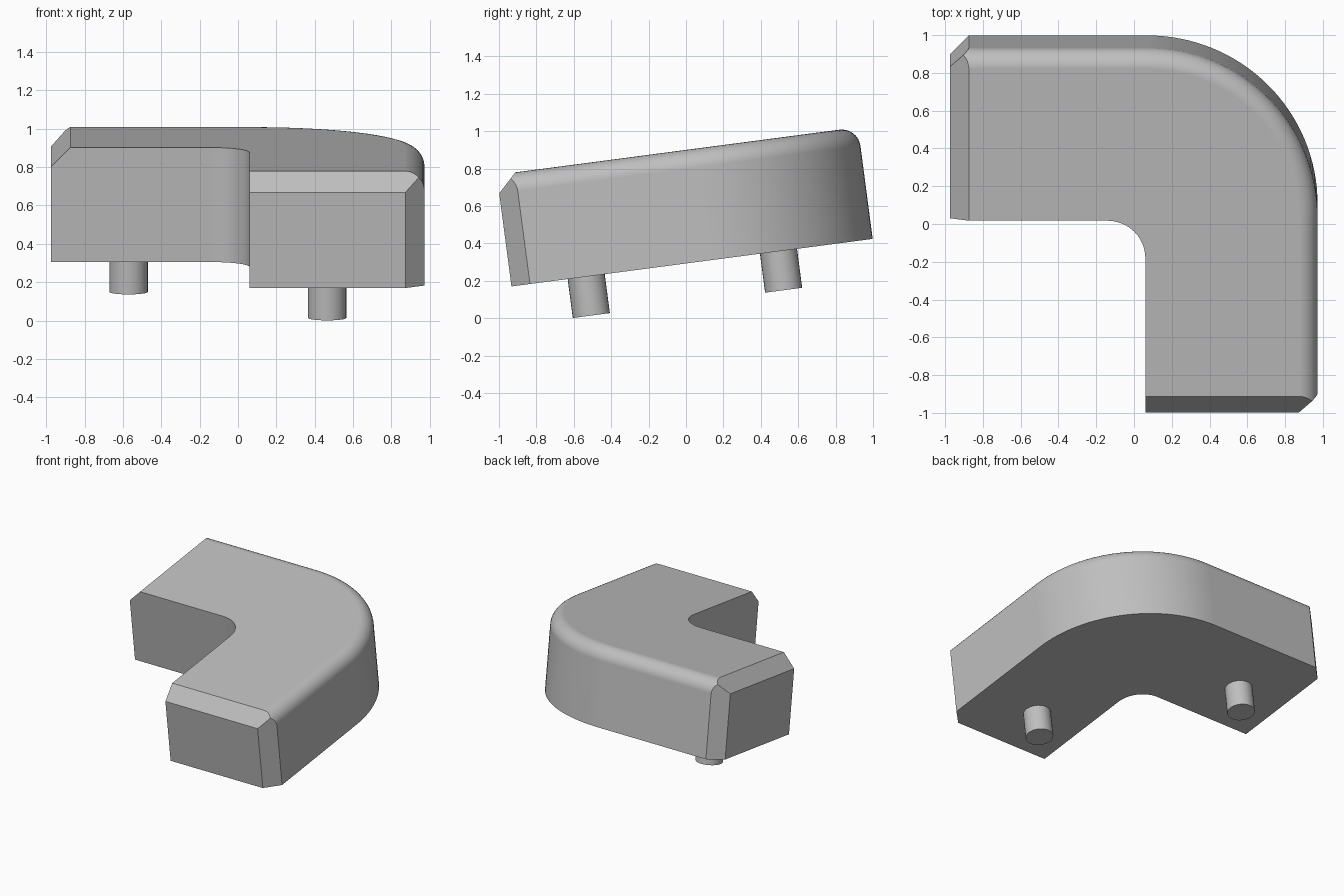
import bpy, bmesh
from math import radians, cos, sin, pi
from mathutils import Vector, Matrix

cube = bpy.data.objects.get("Cube")
if cube:
    bpy.data.objects.remove(cube, do_unlink=True)

TILT = Matrix.Rotation(radians(7.5), 4, 'X')
X0, X1, Y0, Y1 = -0.974, 0.972, -0.903, 1.045   # outer extents before tilting
XI, YI = 0.06, 0.135                            # inner walls of the two legs
BOTTOM, TOP, EDGE = 0.29, 0.892, 0.1
R_OUT, R_IN = 0.9, 0.2

grey = bpy.data.materials.new("grey")
grey.use_nodes = True
grey.diffuse_color = (0.52, 0.52, 0.52, 1)
grey.node_tree.nodes["Principled BSDF"].inputs["Base Color"].default_value = grey.diffuse_color


def finish(name, bm):
    bmesh.ops.recalc_face_normals(bm, faces=bm.faces[:])
    mesh = bpy.data.meshes.new(name)
    bm.to_mesh(mesh)
    bm.free()
    mesh.materials.append(grey)
    obj = bpy.data.objects.new(name, mesh)
    bpy.context.collection.objects.link(obj)
    obj.matrix_world = TILT
    bpy.ops.object.select_all(action='DESELECT')
    obj.select_set(True)
    bpy.context.view_layer.objects.active = obj
    bpy.ops.object.shade_smooth_by_angle(angle=radians(30))
    obj.modifiers.new("even_shading", 'WEIGHTED_NORMAL').keep_sharp = True


def arc(cx, cy, r, start, end, n):
    angles = [start + (end - start) * i / n for i in range(n + 1)]
    return [(cx + r * cos(a), cy + r * sin(a)) for a in angles]


def outline(inset):
    """L-shaped outline whose outer wall is moved inwards by inset."""
    return ([(X1 - inset, Y0)]
            + arc(X1 - R_OUT, Y1 - R_OUT, R_OUT - inset, 0, pi / 2, 32)
            + [(X0, Y1 - inset), (X0, YI)]
            + arc(XI - R_IN, YI - R_IN, R_IN, pi / 2, 0, 16)
            + [(XI, Y0)])


# Elbow body: stacked outlines, rounded along the outer top edge
bm = bmesh.new()
levels = [(0, BOTTOM)] + [(EDGE * (1 - cos(a)), TOP - EDGE + EDGE * sin(a))
                          for a in (pi / 2 * i / 8 for i in range(9))]
rings = [[bm.verts.new((x, y, z)) for x, y in outline(d)] for d, z in levels]
for low, high in zip(rings, rings[1:]):
    for i in range(len(low)):
        j = (i + 1) % len(low)
        bm.faces.new((low[i], low[j], high[j], high[i]))
bm.faces.new(rings[0][::-1])
bm.faces.new(rings[-1])

# Chamfers on the top and the outer side of both ends
chamfers = [((XI, Y0, TOP - EDGE), (0, -1, 1)),
            ((X1 - EDGE, Y0, 0), (1, -1, 0)),
            ((X0, YI, TOP - EDGE), (-1, 0, 1)),
            ((X0, Y1 - EDGE, 0), (-1, 1, 0))]
for point, normal in chamfers:
    bmesh.ops.bisect_plane(bm, geom=bm.verts[:] + bm.edges[:] + bm.faces[:],
                           dist=1e-5, plane_co=point,
                           plane_no=Vector(normal).normalized(), clear_outer=True)
    bmesh.ops.holes_fill(bm, edges=[e for e in bm.edges if e.is_boundary], sides=0)
finish("elbow_body", bm)

# Round pegs underneath each leg
for name, x, y in (("front_peg", 0.465, -0.5), ("left_side_peg", -0.57, 0.537)):
    bm = bmesh.new()
    bmesh.ops.create_cone(bm, cap_ends=True, segments=32, radius1=0.1, radius2=0.1,
                          depth=0.22, matrix=Matrix.Translation((x, y, 0.19)))
    finish(name, bm)
